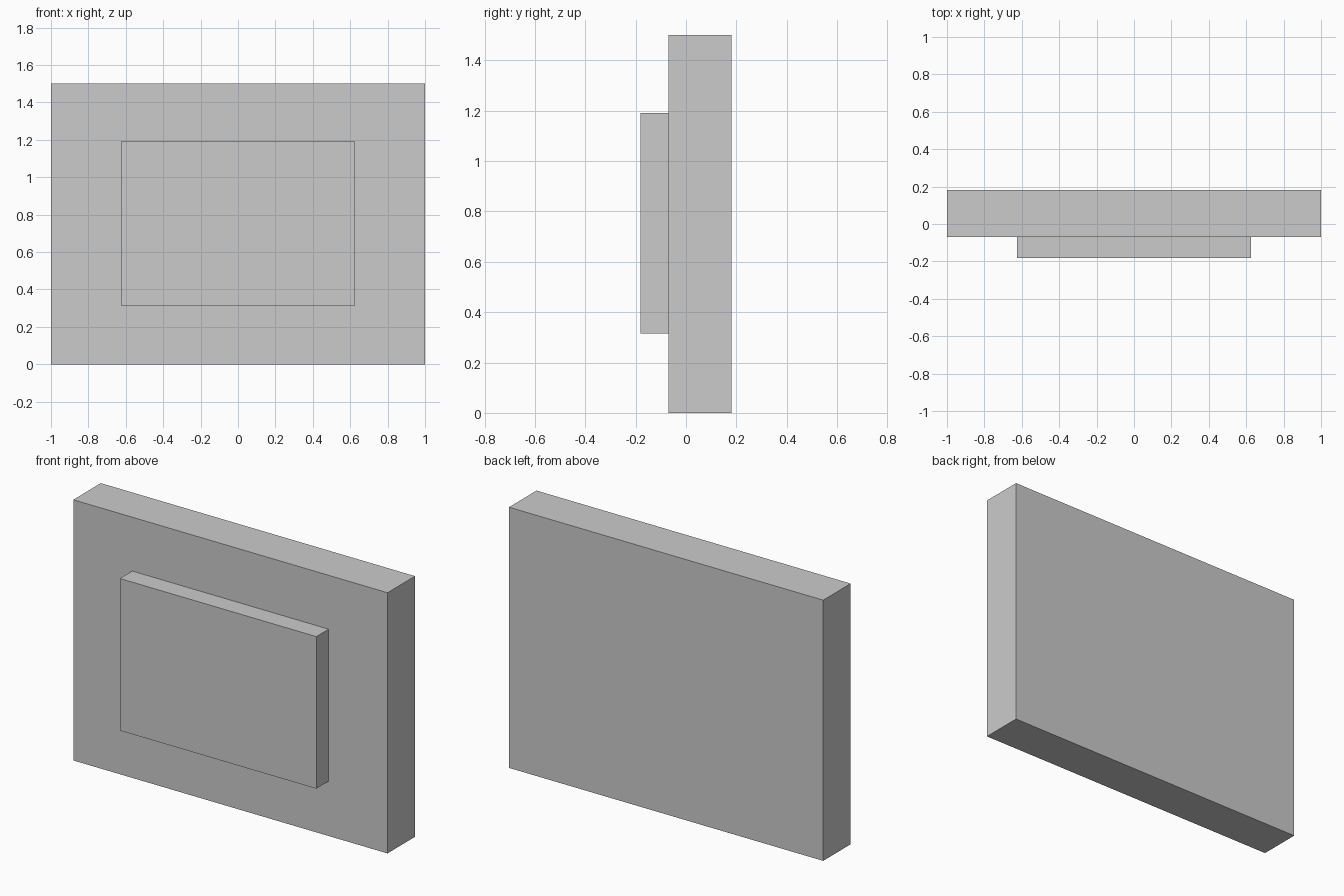
import bpy

if "Cube" in bpy.data.objects:
    bpy.data.objects.remove(bpy.data.objects["Cube"])


def box(name, x, y, z):
    """Add a box spanning the given (min, max) ranges."""
    bpy.ops.mesh.primitive_cube_add(size=1)
    obj = bpy.context.object
    obj.name = name
    obj.location = [(a + b) / 2 for a, b in (x, y, z)]
    obj.scale = [b - a for a, b in (x, y, z)]
    bpy.ops.object.transform_apply(location=True, rotation=False, scale=True)
    return obj


FRONT, SEAM, BACK = -0.181, -0.069, 0.181

# Main slab
box("slab", (-1, 1), (SEAM, BACK), (0, 1.5))

# Raised panel centred on the front face
box("raised_panel", (-0.625, 0.625), (FRONT, SEAM), (0.315, 1.19))
